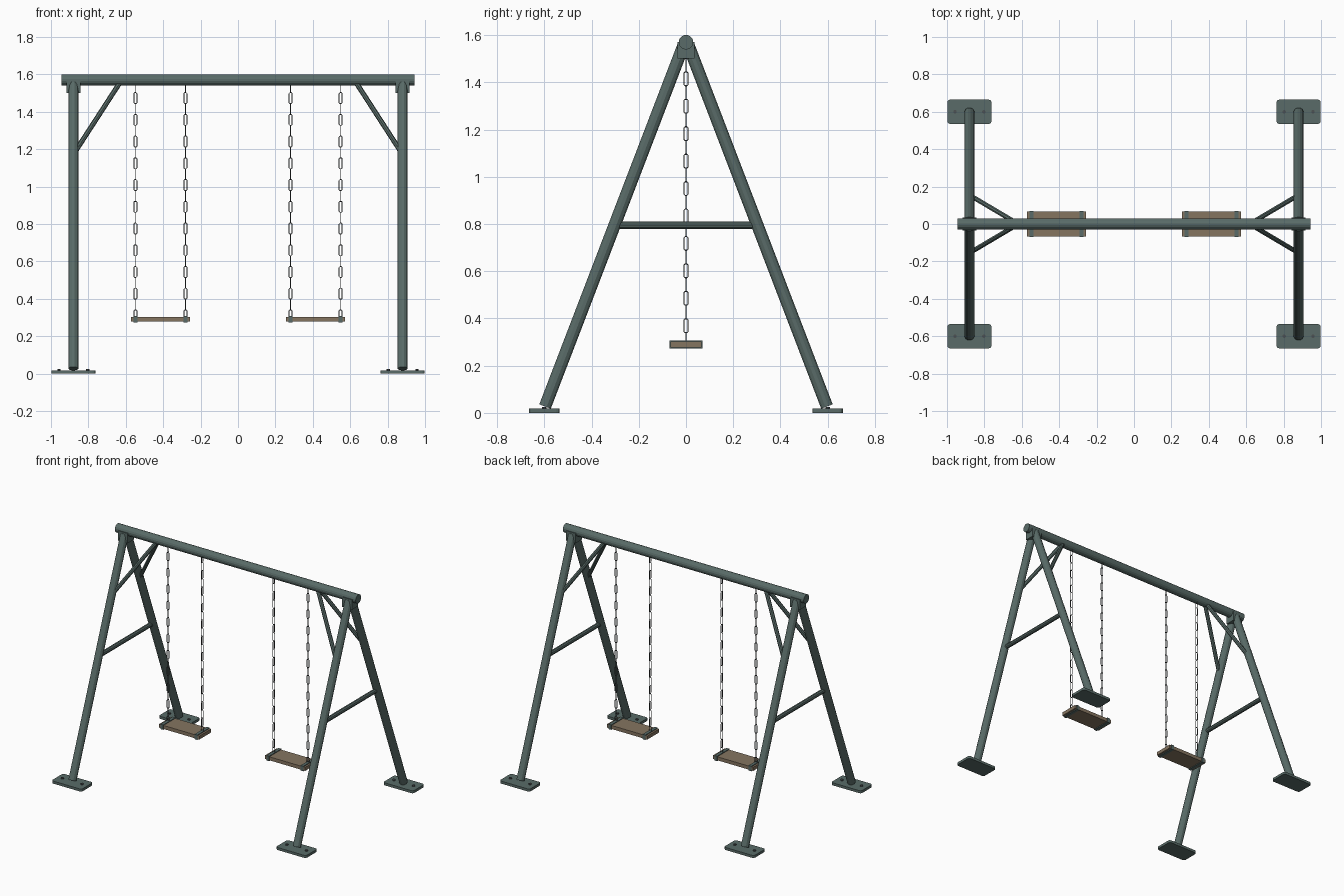
import bpy, bmesh, math
from mathutils import Vector, Matrix

if "Cube" in bpy.data.objects:
    bpy.data.objects.remove(bpy.data.objects["Cube"])


def material(name, rgb):
    m = bpy.data.materials.new(name)
    m.diffuse_color = (*rgb, 1)
    m.use_nodes = True
    m.node_tree.nodes["Principled BSDF"].inputs["Base Color"].default_value = m.diffuse_color
    return m


GREEN = material("green grey paint", (0.10, 0.148, 0.138))
WOOD = material("seat wood", (0.235, 0.178, 0.118))
STEEL = material("dark steel", (0.075, 0.085, 0.088))


def finish(name, bm, mat):
    bmesh.ops.recalc_face_normals(bm, faces=bm.faces)
    me = bpy.data.meshes.new(name)
    bm.to_mesh(me)
    bm.free()
    me.materials.append(mat)
    ob = bpy.data.objects.new(name, me)
    bpy.context.collection.objects.link(ob)
    return ob


def tube(name, a, b, r, mat=GREEN, sides=12):
    """Closed cylinder from point a to point b."""
    a, b = Vector(a), Vector(b)
    rot = (b - a).to_track_quat('Z', 'Y').to_matrix().to_4x4()
    turn = Matrix.Rotation(math.pi / sides, 4, 'Z')
    bm = bmesh.new()
    bmesh.ops.create_cone(bm, cap_ends=True, segments=sides, radius1=r, radius2=r,
                          depth=(b - a).length,
                          matrix=Matrix.Translation((a + b) / 2) @ rot @ turn)
    return finish(name, bm, mat)


def box(name, centre, size, mat=GREEN, round_corner=0.0):
    """Box, optionally with rounded upright edges."""
    bm = bmesh.new()
    bmesh.ops.create_cube(bm, size=1, matrix=Matrix.Translation(centre) @ Matrix.Diagonal((*size, 1)))
    if round_corner:
        upright = [e for e in bm.edges
                   if abs(e.verts[0].co.z - e.verts[1].co.z) > size[2] * 0.5]
        bmesh.ops.bevel(bm, geom=upright, offset=round_corner, segments=3,
                        profile=0.5, affect='EDGES')
    return finish(name, bm, mat)


def add_link(bm, centre, across, half_w=0.0105, half_h=0.0315, r=0.0024):
    """One chain link: a square-section wire swept round a rounded rectangle."""
    c = 0.004
    w, h = half_w - r, half_h - r
    path = [(w, -h + c), (w, h - c), (w - c, h), (-w + c, h),
            (-w, h - c), (-w, -h + c), (-w + c, -h), (w - c, -h)]
    side, up = Vector(across), Vector((0, 0, 1))
    normal = side.cross(up)
    rings = []
    for u, v in path:
        p = Vector(centre) + side * u + up * v
        out = (side * math.copysign(1, u) * (abs(u) > w - c / 2)
               + up * math.copysign(1, v) * (abs(v) > h - c / 2)).normalized()
        rings.append([bm.verts.new(p + (out * math.cos(t) + normal * math.sin(t)) * r)
                      for t in (k * math.pi / 3 for k in range(6))])
    for i in range(len(rings)):
        a, b = rings[i], rings[(i + 1) % len(rings)]
        for k in range(6):
            bm.faces.new((a[k], a[(k + 1) % 6], b[(k + 1) % 6], b[k]))


def chain(name, x):
    bm = bmesh.new()
    for i in range(22):
        across = (1, 0, 0) if i % 2 == 0 else (0, 1, 0)
        add_link(bm, (x, 0, 0.311 + 0.0581 * i), across)
    return finish(name, bm, STEEL)


# top beam
tube("top_beam", (-0.944, 0, 1.57), (0.944, 0, 1.57), 0.031, sides=16)

for sx, end in ((-1, "left"), (1, "right")):
    x = 0.88 * sx
    # joint bracket under the beam, and the A-frame crossbar
    box(f"{end}_joint_bracket", (x, 0, 1.535), (0.076, 0.07, 0.07))
    tube(f"{end}_crossbar", (x, -0.295, 0.795), (x, 0.295, 0.795), 0.016, sides=10)
    for sy, face in ((-1, "front"), (1, "back")):
        tag = f"{end}_{face}"
        # splayed leg and diagonal brace
        tube(f"{tag}_leg", (x, 0.597 * sy, 0.027), (x, 0.013 * sy, 1.55), 0.027)
        tube(f"{tag}_brace", (0.875 * sx, 0.152 * sy, 1.18),
             (0.632 * sx, 0.008 * sy, 1.555), 0.0135, sides=8)
        # foot plate with two bolts
        box(f"{tag}_foot_plate", (x, 0.6 * sy, 0.009), (0.236, 0.13, 0.018), round_corner=0.015)
        for sb in (-1, 1):
            bx = x + 0.077 * sb
            tube(f"{tag}_foot_bolt", (bx, 0.6 * sy, 0.015), (bx, 0.6 * sy, 0.025),
                 0.01, STEEL, 8)

    # swing: wooden seat, two clamps, two chains
    box(f"{end}_seat", (0.415 * sx, 0, 0.29), (0.316, 0.132, 0.025), WOOD)
    for off in (-0.134, 0.134):
        cx = 0.415 * sx + off
        box(f"{end}_seat_clamp", (cx, 0, 0.29), (0.022, 0.138, 0.035))
        chain(f"{end}_chain", cx)
